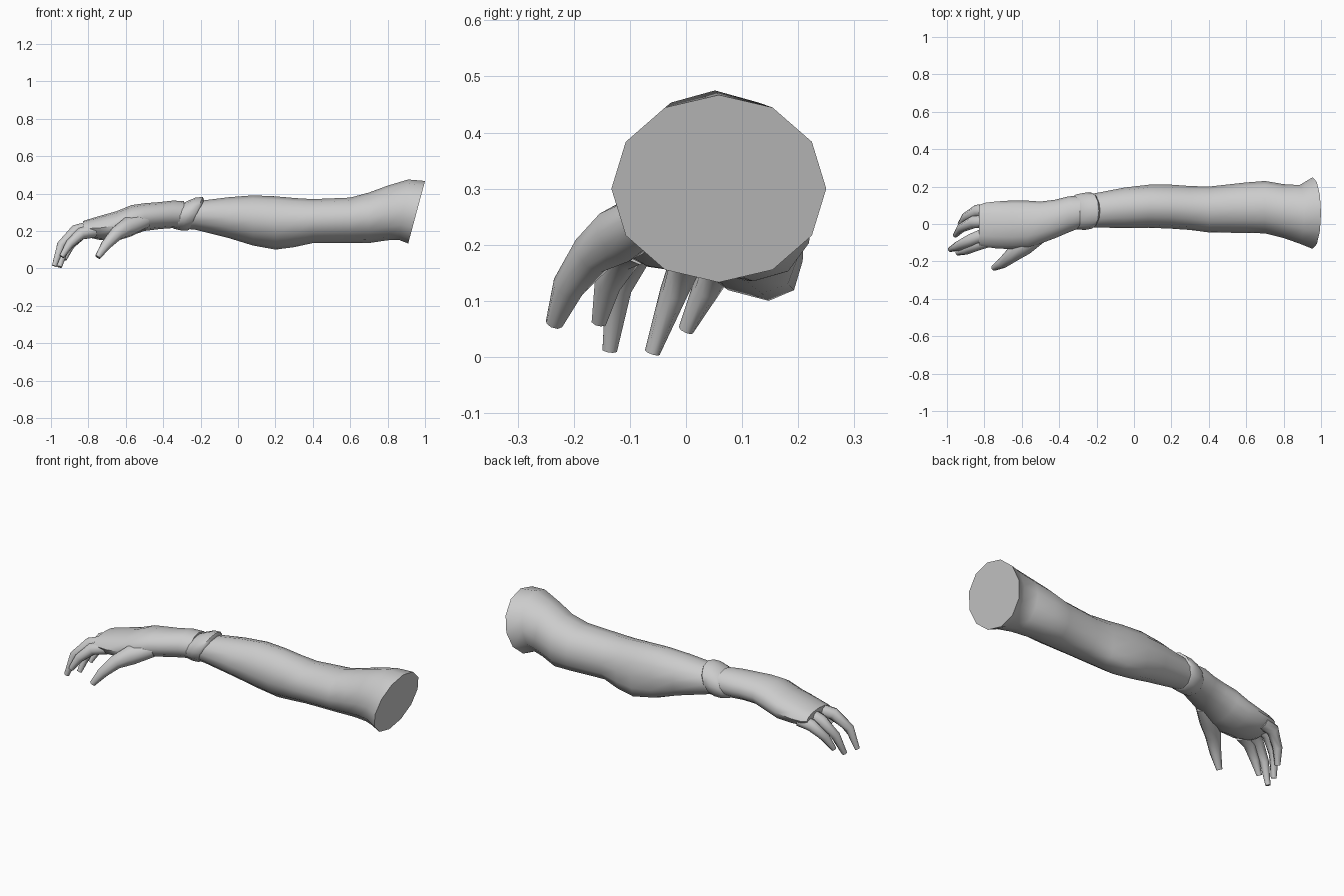
import bpy, bmesh, math
from mathutils import Vector

skin = bpy.data.materials.new("plain_grey")
skin.diffuse_color = (0.6, 0.6, 0.6, 1)


def loft(name, rings, angle=50):
    """Skin a list of equal-length point rings and cap both ends."""
    bm = bmesh.new()
    loops = [[bm.verts.new(p) for p in ring] for ring in rings]
    n = len(loops[0])
    for a, b in zip(loops, loops[1:]):
        for i in range(n):
            j = (i + 1) % n
            bm.faces.new((a[i], a[j], b[j], b[i]))
    bm.faces.new(loops[0])
    bm.faces.new(loops[-1])
    bmesh.ops.recalc_face_normals(bm, faces=bm.faces)
    me = bpy.data.meshes.new(name)
    bm.to_mesh(me)
    bm.free()
    ob = bpy.data.objects.new(name, me)
    bpy.context.collection.objects.link(ob)
    me.materials.append(skin)
    bpy.ops.object.select_all(action='DESELECT')
    ob.select_set(True)
    bpy.context.view_layer.objects.active = ob
    bpy.ops.object.shade_smooth_by_angle(angle=math.radians(angle))
    return ob


def section(x, y0, y1, z0, z1, skew=0, tilt=0, n=12):
    """Rounded cross-section; skew slides the underside in y, tilt leans it in x."""
    pts = []
    for i in range(n):
        a = 2 * math.pi * i / n
        c, s = math.cos(a), math.sin(a)
        y = (y0 + y1) / 2 + (y1 - y0) / 2 * c + skew * max(0, -s) ** 2
        z = (z0 + z1) / 2 + (z1 - z0) / 2 * s
        pts.append((x + tilt * s, y, z))
    return pts


def digit(name, path, radii, wide=1.0, n=8):
    """Bent tapering finger along a path, flattened across by 'wide'."""
    path = [Vector(p) for p in path]
    rings = []
    for i, (p, r) in enumerate(zip(path, radii)):
        t = (path[min(i + 1, len(path) - 1)] - path[max(i - 1, 0)]).normalized()
        side = t.cross(Vector((0, 0, 1))).normalized()
        up = side.cross(t)
        rings.append([p + side * (r * wide * math.cos(2 * math.pi * k / n))
                      + up * (r * math.sin(2 * math.pi * k / n)) for k in range(n)])
    return loft(name, rings)


# upper arm, elbow and forearm: x, y range, z range, skew, tilt
loft("arm", [section(*s) for s in [
    (0.955, -0.133, 0.25, 0.133, 0.467, 0, 0.045),
    (0.885, -0.105, 0.208, 0.152, 0.475, 0, 0.025),
    (0.80, -0.075, 0.213, 0.15, 0.442, 0.01, 0),
    (0.70, -0.05, 0.23, 0.135, 0.405, 0.03, 0),
    (0.60, -0.048, 0.222, 0.135, 0.378, 0.03, 0),
    (0.40, -0.045, 0.20, 0.135, 0.37, 0.03, 0),
    (0.30, -0.032, 0.203, 0.113, 0.376, 0.05, 0),
    (0.20, -0.025, 0.21, 0.10, 0.385, 0.055, 0),
    (0.08, -0.02, 0.21, 0.122, 0.39, 0.04, 0),
    (-0.05, -0.022, 0.195, 0.162, 0.38, 0.02, 0),
    (-0.215, -0.018, 0.163, 0.208, 0.362, 0, 0.02),
    (-0.30, -0.02, 0.15, 0.212, 0.35, 0, 0.02)]])

# raised slanting band at the wrist
loft("wrist_band", [section(*s) for s in [
    (-0.215, -0.01, 0.155, 0.215, 0.36, 0, 0.035),
    (-0.228, -0.026, 0.168, 0.203, 0.381, 0, 0.04),
    (-0.265, -0.032, 0.167, 0.203, 0.379, 0, 0.04),
    (-0.31, -0.028, 0.158, 0.212, 0.358, 0, 0.035),
    (-0.33, -0.015, 0.14, 0.225, 0.345, 0, 0.03)]])

# wrist, palm and knuckles
loft("hand", [section(*s) for s in [
    (-0.29, -0.022, 0.15, 0.216, 0.36, 0, 0),
    (-0.35, -0.045, 0.148, 0.215, 0.362, 0, 0),
    (-0.42, -0.075, 0.13, 0.21, 0.354, 0, 0),
    (-0.50, -0.105, 0.12, 0.20, 0.348, 0, 0),
    (-0.57, -0.13, 0.125, 0.175, 0.338, 0, 0),
    (-0.65, -0.135, 0.126, 0.152, 0.305, 0, 0),
    (-0.74, -0.13, 0.12, 0.152, 0.28, 0, 0),
    (-0.80, -0.122, 0.113, 0.165, 0.262, 0, 0),
    (-0.83, -0.115, 0.10, 0.18, 0.252, 0, 0)]])

# fingers: base, knuckle, middle joint, tip
fingers = {
    "index_finger": [(-0.77, -0.085, 0.20), (-0.84, -0.11, 0.185), (-0.90, -0.14, 0.13), (-0.942, -0.155, 0.062)],
    "middle_finger": [(-0.78, -0.05, 0.22), (-0.87, -0.085, 0.20), (-0.945, -0.12, 0.125), (-0.982, -0.136, 0.012)],
    "ring_finger": [(-0.78, 0.015, 0.22), (-0.86, 0.01, 0.195), (-0.925, -0.022, 0.115), (-0.955, -0.06, 0.008)],
    "little_finger": [(-0.77, 0.075, 0.20), (-0.84, 0.07, 0.185), (-0.90, 0.035, 0.12), (-0.93, 0.0, 0.048)],
}
for name, path in fingers.items():
    digit(name, path, (0.036, 0.033, 0.025, 0.014), 1.0)

# thumb
digit("thumb", [(-0.50, -0.055, 0.255), (-0.59, -0.115, 0.22), (-0.65, -0.165, 0.185),
                (-0.705, -0.21, 0.125), (-0.75, -0.235, 0.06)],
      (0.045, 0.054, 0.04, 0.029, 0.016))
